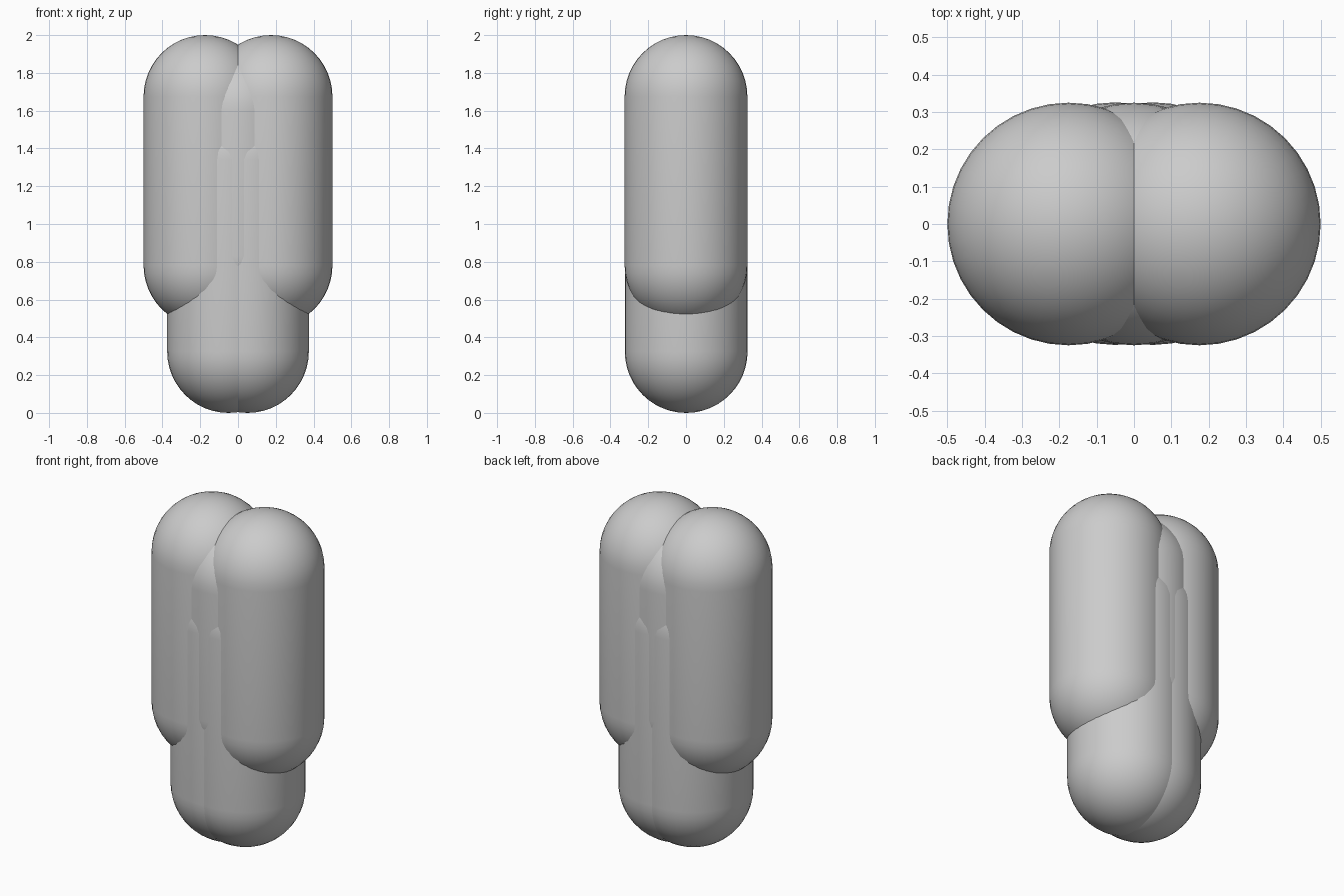
import bpy
import bmesh
from math import sin, cos, pi
from mathutils import Vector

cube = bpy.data.objects.get("Cube")
if cube:
    bpy.data.objects.remove(cube, do_unlink=True)

grey = bpy.data.materials.new("plain grey")
grey.use_nodes = True
grey.diffuse_color = (0.6, 0.6, 0.6, 1)
grey.node_tree.nodes["Principled BSDF"].inputs["Base Color"].default_value = (0.6, 0.6, 0.6, 1)

RADIUS = 0.325
SIDES = 40
ARC_STEPS = 12


def capsule(name, x, y, low, high, radius=RADIUS):
    """Round-ended cylinder; low and high are the heights of the cap centres."""
    bm = bmesh.new()
    # Half outline: lower quarter arc, straight wall, upper quarter arc
    outline = []
    for centre, start in ((low, -pi / 2), (high, 0)):
        for i in range(ARC_STEPS + 1):
            a = start + i * pi / 2 / ARC_STEPS
            outline.append((radius * cos(a), 0, centre + radius * sin(a)))
    verts = [bm.verts.new(p) for p in outline]
    edges = [bm.edges.new(pair) for pair in zip(verts, verts[1:])]
    # Revolve the outline
    bmesh.ops.spin(bm, geom=verts + edges, cent=(0, 0, 0), axis=(0, 0, 1),
                   angle=2 * pi, steps=SIDES)
    bmesh.ops.remove_doubles(bm, verts=bm.verts[:], dist=0.0005)
    bmesh.ops.recalc_face_normals(bm, faces=bm.faces[:])
    bmesh.ops.translate(bm, verts=bm.verts[:], vec=Vector((x, y, 0)))
    for face in bm.faces:
        face.smooth = True
    mesh = bpy.data.meshes.new(name)
    bm.to_mesh(mesh)
    bm.free()
    mesh.materials.append(grey)
    obj = bpy.data.objects.new(name, mesh)
    bpy.context.collection.objects.link(obj)
    return obj


# Mirrored pairs: wide upper lobes and the closer lower lobes
for side, sign in (("left", 1), ("right", -1)):
    capsule("upper_lobe_" + side, sign * 0.175, 0, 0.78, 1.675)
    capsule("lower_lobe_" + side, sign * 0.05, 0.001, RADIUS, 1.34)

# Column filling the groove between the upper lobes
capsule("centre_column", 0, 0, 0.83, 1.6)
